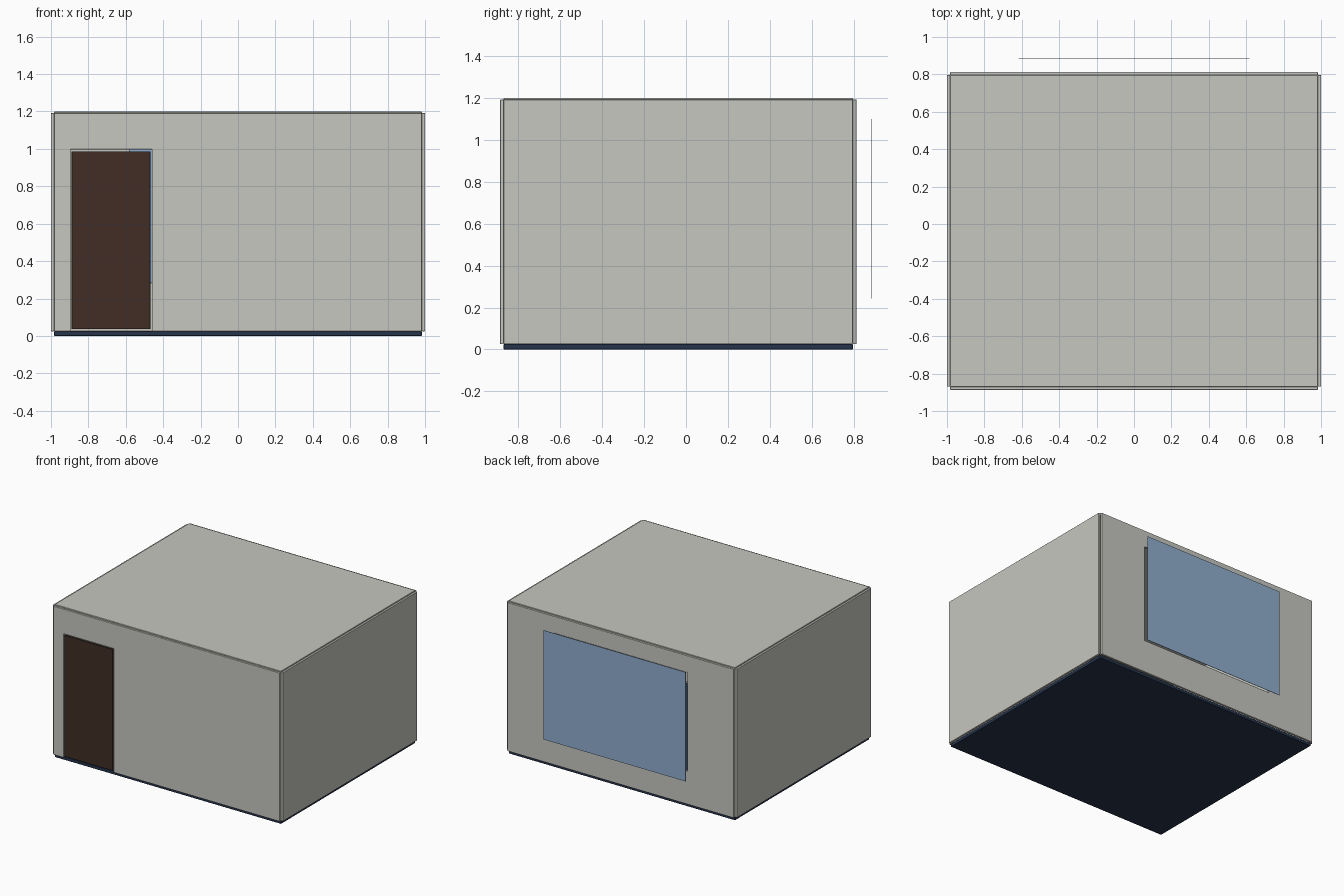
import bpy, bmesh

if "Cube" in bpy.data.objects:
    bpy.data.objects.remove(bpy.data.objects["Cube"])


def material(name, rgb):
    m = bpy.data.materials.new(name)
    m.diffuse_color = (*rgb, 1.0)
    m.use_nodes = True
    m.node_tree.nodes["Principled BSDF"].inputs["Base Color"].default_value = m.diffuse_color
    return m


PLASTER = material("pale grey plaster", (0.57, 0.57, 0.53))
BROWN = material("dark brown wood", (0.052, 0.027, 0.018))
NAVY = material("navy floor", (0.018, 0.034, 0.072))
BLUE = material("sky blue", (0.28, 0.42, 0.62))


def box(name, xr, yr, zr, mat):
    """Axis-aligned box from its x, y and z ranges."""
    bm = bmesh.new()
    bmesh.ops.create_cube(bm, size=1.0)
    for v in bm.verts:
        v.co = [r[0] if c < 0 else r[1] for c, r in zip(v.co, (xr, yr, zr))]
    me = bpy.data.meshes.new(name)
    bm.to_mesh(me)
    bm.free()
    me.materials.append(mat)
    ob = bpy.data.objects.new(name, me)
    bpy.context.collection.objects.link(ob)
    return ob


def activate(ob):
    bpy.ops.object.select_all(action='DESELECT')
    ob.select_set(True)
    bpy.context.view_layer.objects.active = ob


def cut(ob, xr, yr, zr):
    """Cut a box-shaped opening and remove the cutter."""
    cutter = box("cutter", xr, yr, zr, PLASTER)
    mod = ob.modifiers.new("opening", 'BOOLEAN')
    mod.operation = 'DIFFERENCE'
    mod.solver = 'EXACT'
    mod.object = cutter
    activate(ob)
    bpy.ops.object.modifier_apply(modifier=mod.name)
    bpy.data.objects.remove(cutter)


def soften(ob, width=0.003):
    mod = ob.modifiers.new("edge", 'BEVEL')
    mod.width = width
    mod.segments = 2
    mod.limit_method = 'ANGLE'
    mod.harden_normals = True
    activate(ob)
    bpy.ops.object.shade_smooth_by_angle(angle=0.7)


# Room shell: inner box plus thin wall slabs that leave the corners notched
X, T = 0.983, 0.017
Y0, Y1 = -0.870, 0.796
ZF, ZW, ZC = 0.025, 1.192, 1.2

floor = box("floor", (-X, X), (Y0, Y1), (0, ZF), NAVY)
ceiling = box("ceiling", (-X, X), (Y0, Y1), (ZC - T, ZC), PLASTER)
left_wall = box("left_wall", (-X - T, -X), (Y0, Y1), (ZF, ZW), PLASTER)
right_wall = box("right_wall", (X, X + T), (Y0, Y1), (ZF, ZW), PLASTER)
front_wall = box("front_wall", (-X, X), (Y0 - T, Y0), (ZF, ZW), PLASTER)
back_wall = box("back_wall", (-X, X), (Y1, Y1 + T), (ZF, ZW), PLASTER)

# Openings for the door and the window
cut(front_wall, (-0.895, -0.46), (-1, -0.8), (-0.1, 0.997))
cut(back_wall, (-0.58, 0.58), (0.7, 0.9), (0.285, 1.06))

# Door leaf set into the front opening
door = box("door", (-0.889, -0.469), (-0.885, -0.871), (0.036, 0.987), BROWN)

# Sky panel standing just outside the window
sky = box("sky_panel", (-0.617, 0.617), (0.884, 0.887), (0.243, 1.1), BLUE)

for part in (floor, ceiling, left_wall, right_wall, front_wall, back_wall):
    soften(part)
soften(door, 0.001)
